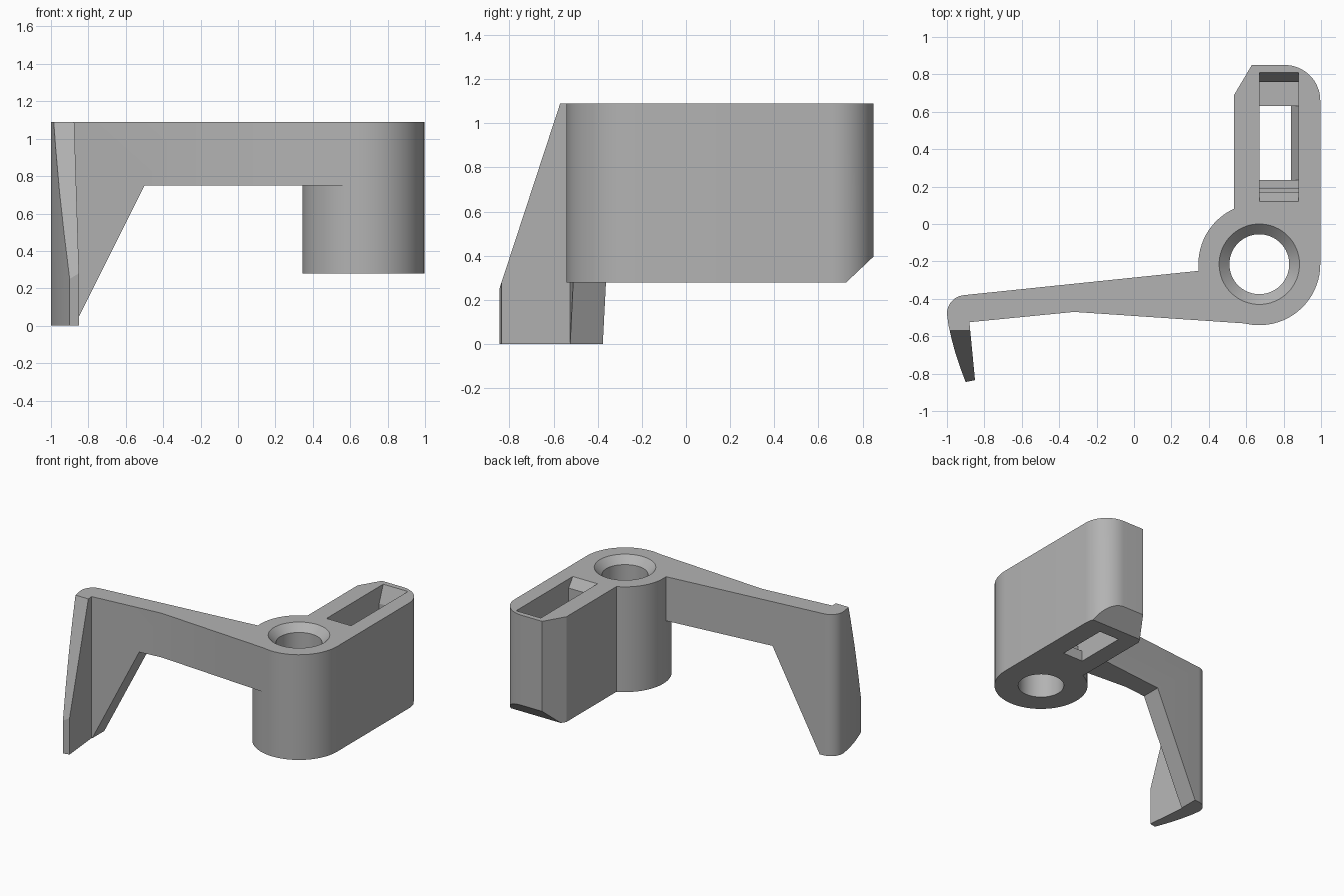
import bpy, bmesh, math
from mathutils import Vector

cube = bpy.data.objects.get("Cube")
if cube:
    bpy.data.objects.remove(cube, do_unlink=True)

TOP, BASE = 1.09, 0.28
HUB = (0.67, -0.215)

grey = bpy.data.materials.new("plain grey")
grey.use_nodes = True
grey.diffuse_color = (0.45, 0.45, 0.45, 1)
grey.node_tree.nodes["Principled BSDF"].inputs["Base Color"].default_value = (0.45, 0.45, 0.45, 1)


def arc(cx, cy, r, start, end, n):
    """Points on an arc, angles in degrees."""
    angles = [math.radians(start + (end - start) * i / n) for i in range(n + 1)]
    return [(cx + r * math.cos(a), cy + r * math.sin(a)) for a in angles]


def prism(name, outline, lo, hi, axis="z"):
    """Extrude a flat outline along an axis; the outline uses the other two axes in order."""
    place = {"x": lambda p, t: (t, p[0], p[1]),
             "y": lambda p, t: (p[0], t, p[1]),
             "z": lambda p, t: (p[0], p[1], t)}[axis]
    bm = bmesh.new()
    face = bm.faces.new([bm.verts.new(place(p, lo)) for p in outline])
    new = bmesh.ops.extrude_face_region(bm, geom=[face])["geom"]
    shift = Vector(place((0, 0), hi - lo))
    bmesh.ops.translate(bm, vec=shift, verts=[v for v in new if isinstance(v, bmesh.types.BMVert)])
    bmesh.ops.recalc_face_normals(bm, faces=bm.faces)
    return finish(name, bm)


def turned(name, profile, n=64):
    """Spin a closed radius/height profile around the hub axis."""
    bm = bmesh.new()
    rings = [[bm.verts.new((x, y, z)) for x, y in arc(*HUB, r, 0, 360 - 360 / n, n - 1)]
             for r, z in profile]
    for a, b in zip(rings, rings[1:]):
        for i in range(n):
            j = (i + 1) % n
            bm.faces.new((a[i], a[j], b[j], b[i]))
    bm.faces.new(rings[0])
    bm.faces.new(rings[-1])
    bmesh.ops.recalc_face_normals(bm, faces=bm.faces)
    return finish(name, bm)


def finish(name, bm):
    mesh = bpy.data.meshes.new(name)
    bm.to_mesh(mesh)
    bm.free()
    mesh.materials.append(grey)
    obj = bpy.data.objects.new(name, mesh)
    bpy.context.collection.objects.link(obj)
    return obj


def combine(target, tool, operation):
    """Apply a boolean and remove the tool object."""
    mod = target.modifiers.new(operation, "BOOLEAN")
    mod.operation, mod.object, mod.solver = operation, tool, "EXACT"
    graph = bpy.context.evaluated_depsgraph_get()
    mesh = bpy.data.meshes.new_from_object(target.evaluated_get(graph))
    target.modifiers.clear()
    target.data = mesh
    bpy.data.objects.remove(tool, do_unlink=True)


# Hub and clip block in one outline
outline = arc(*HUB, 0.326, 114.5, 360, 48)
outline += arc(0.806, 0.66, 0.19, 0, 90, 16)
outline += [(0.63, 0.85), (0.535, 0.69)]
bracket = prism("bracket", outline, BASE, TOP)
combine(bracket, prism("back_chamfer", [(0.705, 0.26), (0.89, 0.435), (0.89, 0.2), (0.705, 0.2)],
                       0.4, 1.1, "x"), "DIFFERENCE")

# Arm with its rounded end and the forward fin
arm_outline = [(0.63, -0.534), (0.6, -0.225), (0.35, -0.25)]
arm_outline += arc(-0.9, -0.48, 0.1, 96, 180, 12)
arm_outline += [(-0.992, -0.54), (-0.975, -0.615), (-0.955, -0.69), (-0.93, -0.765), (-0.9, -0.845),
                (-0.85, -0.835), (-0.88, -0.525), (-0.32, -0.47)]
arm = prism("arm", arm_outline, 0, TOP)

# Clear the space below the arm and slope the fin's front edge
combine(arm, prism("under_arm", [(-0.925, -0.1), (-0.5, 0.75), (1, 0.75), (1, -0.1)],
                   -0.536, 0, "y"), "DIFFERENCE")
combine(arm, prism("fin_slope", [(-0.855, 0.22), (-0.56, 1.12), (-0.95, 1.12), (-0.95, 0.22)],
                   -1.1, -0.8, "x"), "DIFFERENCE")
combine(bracket, arm, "UNION")

# Countersunk hole through the hub
combine(bracket, turned("hub_hole", [(0.16, 0.1), (0.16, TOP - 0.055), (0.215, TOP), (0.215, 1.2)]),
        "DIFFERENCE")

# Clip slot with sloped ends, then the tapered opening in its floor
slot = [(0.12, 1.2), (0.12, TOP), (0.17, 1.02), (0.17, 0.42), (0.19, 0.42), (0.19, 0.36),
        (0.76, 0.36), (0.76, 0.96), (0.81, TOP), (0.81, 1.2)]
combine(bracket, prism("slot", slot, 0.67, 0.88, "x"), "DIFFERENCE")
opening = [(0.671, 0.2), (0.84, 0.2), (0.84, BASE), (0.879, 0.36), (0.879, 0.4), (0.671, 0.4)]
combine(bracket, prism("floor_opening", opening, 0.235, 0.63, "y"), "DIFFERENCE")

# Smooth the curved walls, keep edges crisp
bpy.ops.object.select_all(action="DESELECT")
bracket.select_set(True)
bpy.context.view_layer.objects.active = bracket
bpy.ops.object.shade_smooth_by_angle(angle=math.radians(20))
